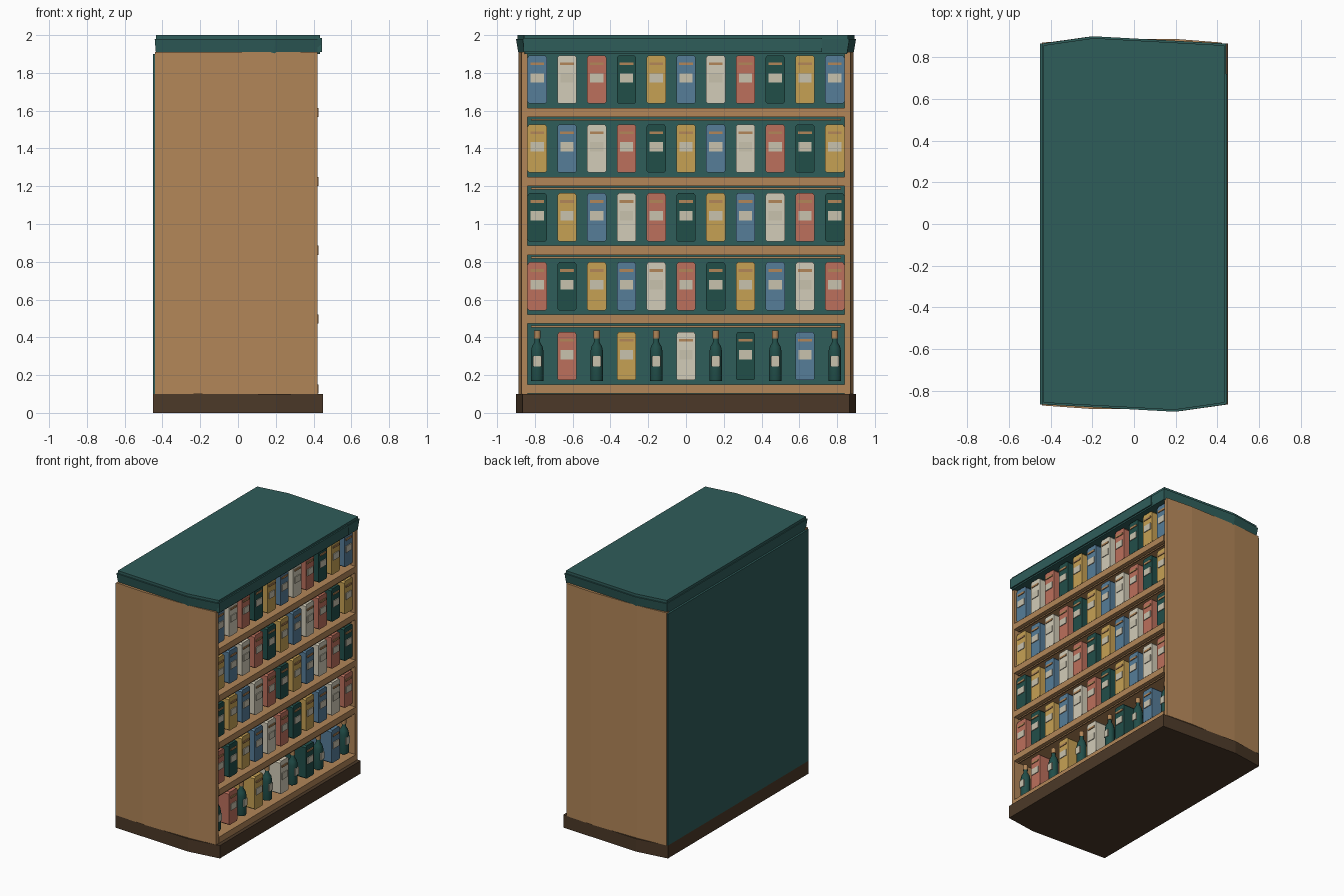
import bpy, bmesh
from mathutils import Vector

cube = bpy.data.objects.get("Cube")
if cube:
    bpy.data.objects.remove(cube, do_unlink=True)


def material(name, rgb):
    lin = [((c / 255 + 0.055) / 1.055) ** 2.4 for c in rgb] + [1.0]
    m = bpy.data.materials.new(name)
    m.use_nodes = True
    m.diffuse_color = lin
    m.node_tree.nodes["Principled BSDF"].inputs["Base Color"].default_value = lin
    return m


WOOD = material("tan wood", (178, 134, 88))
BROWN = material("dark brown", (76, 57, 40))
TEAL = material("teal", (47, 93, 90))
SALMON = material("salmon", (188, 112, 92))
YELLOW = material("mustard", (198, 161, 84))
BLUE = material("slate blue", (86, 125, 153))
CREAM = material("cream", (210, 204, 184))
GREEN = material("bottle green", (33, 78, 73))
LABEL = material("label paper", (200, 194, 174))
CYCLE = [BLUE, CREAM, SALMON, GREEN, YELLOW]


def finish(name, bm, mat):
    bmesh.ops.recalc_face_normals(bm, faces=bm.faces)
    mesh = bpy.data.meshes.new(name)
    bm.to_mesh(mesh)
    bm.free()
    mesh.materials.append(mat)
    ob = bpy.data.objects.new(name, mesh)
    bpy.context.collection.objects.link(ob)
    return ob


def prism(name, pts, axis, lo, hi, mat, taper=1.0):
    """Extrude an outline along x or z; taper scales the low end."""
    bm = bmesh.new()
    rings = []
    for d, s in ((lo, taper), (hi, 1.0)):
        rings.append([bm.verts.new((d, a * s, b * s) if axis == "x" else (a * s, b * s, d))
                      for a, b in pts])
    bm.faces.new(rings[0])
    bm.faces.new(rings[1])
    n = len(pts)
    for i in range(n):
        j = (i + 1) % n
        bm.faces.new((rings[0][i], rings[0][j], rings[1][j], rings[1][i]))
    return finish(name, bm, mat)


def box(name, x, y, z, mat):
    pts = [(x[0], y[0]), (x[1], y[0]), (x[1], y[1]), (x[0], y[1])]
    return prism(name, pts, "z", z[0], z[1], mat)


def lathe(name, profile, x, y, mat, sides=10):
    bm = bmesh.new()
    verts = [bm.verts.new((x + r, y, z)) for r, z in profile]
    edges = [bm.edges.new(p) for p in zip(verts, verts[1:])]
    bmesh.ops.spin(bm, geom=verts + edges, cent=(x, y, 0), axis=(0, 0, 1),
                   angle=6.283185, steps=sides)
    bmesh.ops.remove_doubles(bm, verts=bm.verts, dist=0.0005)
    ob = finish(name, bm, mat)
    for p in ob.data.polygons:
        p.use_smooth = abs(p.normal.z) < 0.9
    return ob


# Plinth and canopy, slightly bowed in plan
half = [(-0.45, -0.865), (0.2, -0.9), (0.45, -0.865)]
plan = half + [(-x, -y) for x, y in half]
prism("plinth", plan, "z", 0, 0.1, BROWN)
roof = [(x * 0.98, y) for x, y in plan]
prism("canopy", roof, "z", 1.9, 1.98, TEAL, 0.985)
prism("canopy_top", [(x * 0.985, y * 0.99) for x, y in roof], "z", 1.98, 2.0, TEAL)
box("canopy_fascia", (0.42, 0.445), (-0.86, 0.72), (1.91, 1.985), TEAL)

# Carcass
box("back_panel", (-0.45, -0.42), (-0.865, 0.865), (0.1, 1.9), TEAL)
for side, s in (("right", -1), ("left", 1)):
    panel = [(-0.44, s * 0.84), (0.42, s * 0.84), (0.42, s * 0.87),
             (0.2, s * 0.887), (-0.2, s * 0.887), (-0.44, s * 0.87)]
    prism(side + "_side_panel", panel, "z", 0.1, 1.91, WOOD)

# Shelves, with a thin rail under each upper one
floors = [0.15, 0.52, 0.885, 1.25, 1.615]
for i, z in enumerate(floors):
    box(f"shelf_{i}", (-0.42, 0.425), (-0.84, 0.84), (z - 0.048, z), WOOD)
    if i:
        box(f"shelf_rail_{i}", (0.395, 0.405), (-0.82, 0.82), (z - 0.068, z - 0.058), WOOD)


def carton(tag, y, z, mat):
    """Shouldered carton with a paper label and a slim handle band."""
    w, h, front = 0.051, 0.255, 0.4
    pts = [(-w, 0.008), (-w + 0.008, 0), (w - 0.008, 0), (w, 0.008),
           (w, h - 0.012), (w - 0.01, h), (-w + 0.01, h), (-w, h - 0.012)]
    pts = [(y + a, z + b) for a, b in pts]
    prism("carton_" + tag, pts, "x", 0.2, front, mat)
    box("carton_label_" + tag, (front, front + 0.006), (y - 0.035, y + 0.035),
        (z + 0.11, z + 0.16), LABEL)
    box("carton_band_" + tag, (front, front + 0.006), (y - 0.036, y + 0.036),
        (z + 0.204, z + 0.218), WOOD)


def bottle(tag, y, z):
    x = 0.36
    body = [(0, 0), (0.034, 0), (0.036, 0.01), (0.036, 0.15), (0.03, 0.18),
            (0.015, 0.205), (0.014, 0.24), (0, 0.24)]
    lathe("bottle_" + tag, [(r, z + h) for r, h in body], x, y, GREEN)
    cap = [(0, 0.225), (0.018, 0.225), (0.018, 0.265), (0, 0.265)]
    lathe("bottle_cap_" + tag, [(r, z + h) for r, h in cap], x, y, WOOD)
    box("bottle_label_" + tag, (x + 0.03, x + 0.038), (y - 0.022, y + 0.022),
        (z + 0.075, z + 0.13), LABEL)


# Stock: the colour order shifts by one on each shelf
for row, z in enumerate(floors):
    for k in range(11):
        y = (k - 5) * 0.1575
        tag = f"{row}_{k}"
        if row == 0 and k % 2 == 0:
            bottle(tag, y, z + 0.02)
        else:
            carton(tag, y, z + 0.023, CYCLE[(k + row + 1) % 5])
